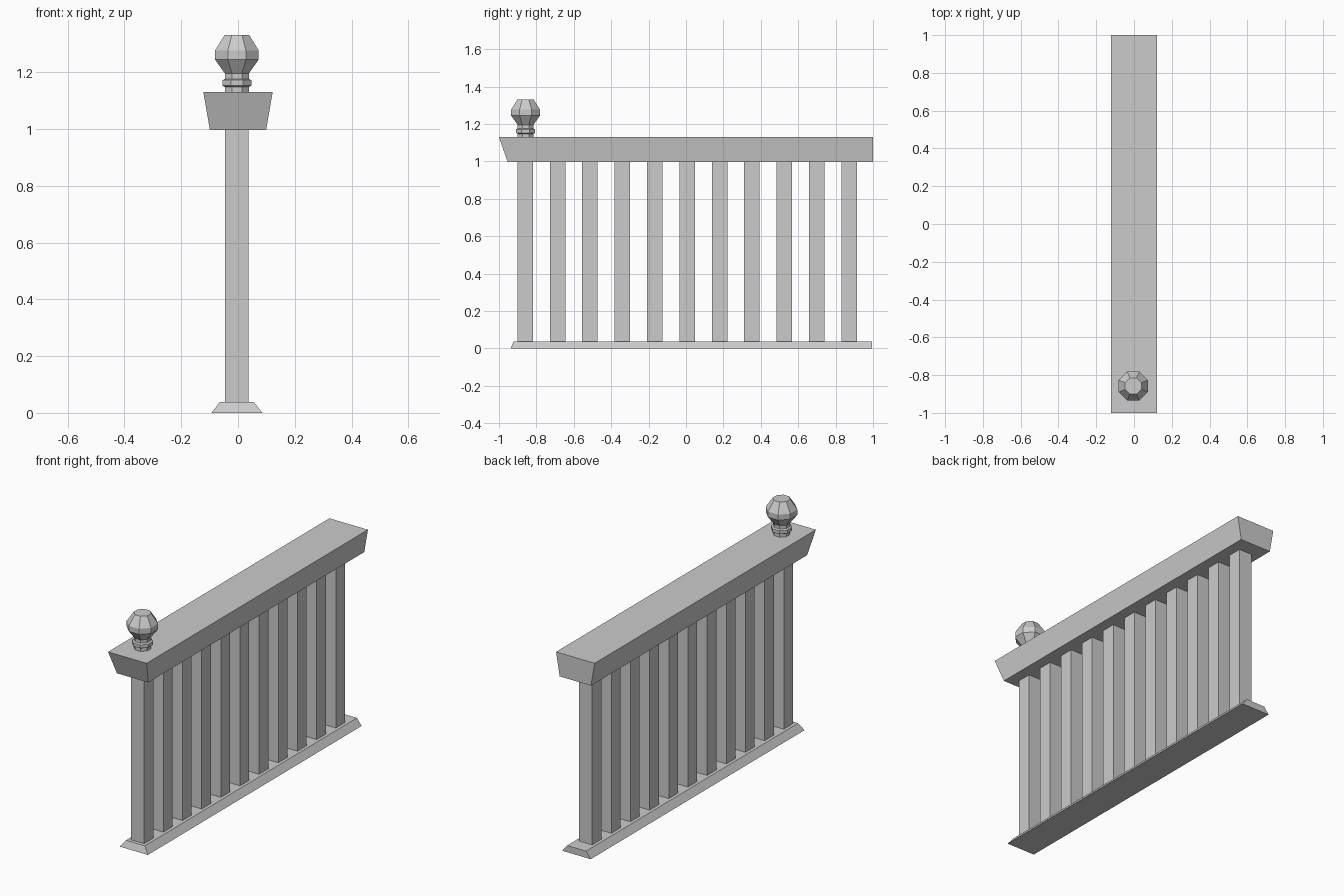
import bpy, bmesh, math

if "Cube" in bpy.data.objects:
    bpy.data.objects.remove(bpy.data.objects["Cube"])


def make_object(name, bm):
    bmesh.ops.recalc_face_normals(bm, faces=bm.faces)
    mesh = bpy.data.meshes.new(name)
    bm.to_mesh(mesh)
    bm.free()
    obj = bpy.data.objects.new(name, mesh)
    bpy.context.collection.objects.link(obj)
    return obj


def loft(name, rings):
    """Join matching rings of points with quads and cap both ends."""
    bm = bmesh.new()
    loops = [[bm.verts.new(p) for p in ring] for ring in rings]
    n = len(loops[0])
    for a, b in zip(loops, loops[1:]):
        for i in range(n):
            j = (i + 1) % n
            bm.faces.new((a[i], a[j], b[j], b[i]))
    bm.faces.new(loops[0][::-1])
    bm.faces.new(loops[-1])
    return make_object(name, bm)


def rect(x, half_x, y0, y1, z):
    return [(x - half_x, y0, z), (x + half_x, y0, z),
            (x + half_x, y1, z), (x - half_x, y1, z)]


CX = -0.004                      # balusters and base sit slightly off centre
BASE_TOP, RAIL_BOTTOM, RAIL_TOP = 0.038, 0.996, 1.13

# Base rail: bevelled sides and front end, square back end
loft("base_rail", [rect(CX, 0.09, -0.937, 0.995, 0),
                   rect(CX, 0.06, -0.922, 0.995, BASE_TOP)])

# Handrail: flares outward towards the top, square back end
loft("handrail", [rect(0, 0.099, -0.953, 1.0, RAIL_BOTTOM),
                  rect(0, 0.122, -1.0, 1.0, RAIL_TOP)])

# Eleven square balusters
COUNT, FIRST_Y, LAST_Y, HALF = 11, -0.86, 0.872, 0.0415
for i in range(COUNT):
    y = FIRST_Y + (LAST_Y - FIRST_Y) * i / (COUNT - 1)
    loft(f"baluster_{i + 1}",
         [rect(CX, HALF, y - HALF, y + HALF, z) for z in (BASE_TOP, RAIL_BOTTOM)])

# Eight-sided finial: (distance to flat side, height)
profile = [(0.042, RAIL_TOP), (0.042, 1.148), (0.051, 1.153), (0.051, 1.172),
           (0.042, 1.177), (0.042, 1.196), (0.077, 1.245), (0.077, 1.277),
           (0.043, 1.332)]
rings = []
for flat, z in profile:
    r = flat / math.cos(math.pi / 8)
    angles = [math.pi / 8 + k * math.pi / 4 for k in range(8)]
    rings.append([(CX + r * math.cos(a), -0.858 + r * math.sin(a), z) for a in angles])
loft("finial", rings)
